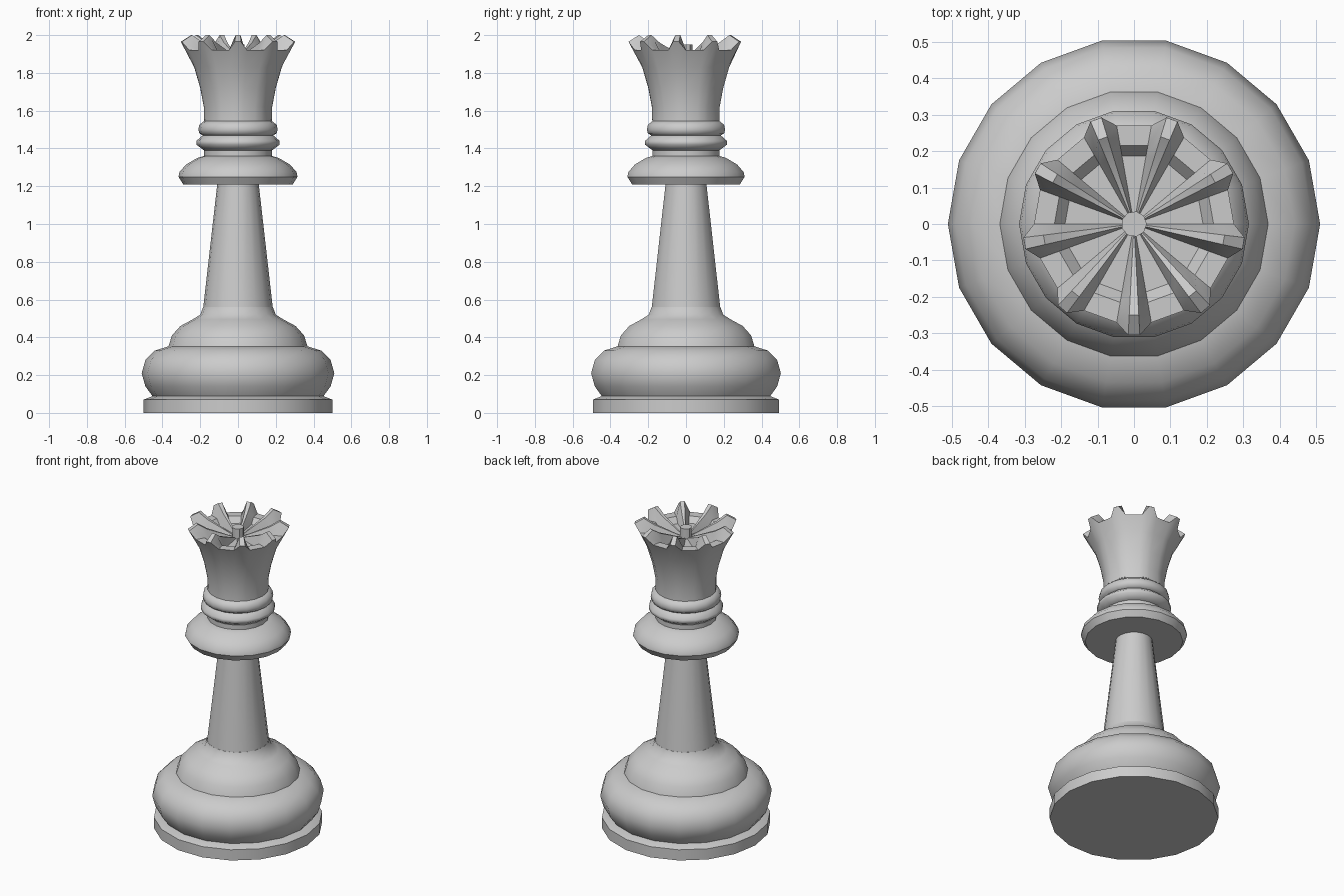
import bpy, bmesh
from math import cos, sin, radians, pi

if "Cube" in bpy.data.objects:
    bpy.data.objects.remove(bpy.data.objects["Cube"], do_unlink=True)

SIDES = 18
grey = bpy.data.materials.new("piece grey")
grey.use_nodes = True
COLOUR = (0.6, 0.6, 0.6, 1)
grey.diffuse_color = COLOUR
grey.node_tree.nodes["Principled BSDF"].inputs["Base Color"].default_value = COLOUR


def skin(name, rings, angle=40):
    """Join closed rings of points into a smooth shaded skin with capped ends."""
    bm = bmesh.new()
    loops = [[bm.verts.new(p) for p in ring] for ring in rings]
    n = len(loops[0])
    for low, high in zip(loops, loops[1:]):
        for i in range(n):
            j = (i + 1) % n
            bm.faces.new((low[i], low[j], high[j], high[i]))
    bm.faces.new(loops[0][::-1])
    bm.faces.new(loops[-1])
    bmesh.ops.recalc_face_normals(bm, faces=bm.faces)
    mesh = bpy.data.meshes.new(name)
    bm.to_mesh(mesh)
    bm.free()
    obj = bpy.data.objects.new(name, mesh)
    bpy.context.collection.objects.link(obj)
    mesh.materials.append(grey)
    bpy.ops.object.select_all(action='DESELECT')
    obj.select_set(True)
    bpy.context.view_layer.objects.active = obj
    bpy.ops.object.shade_smooth_by_angle(angle=radians(angle))
    return obj


def lathe(name, profile, sides=SIDES, angle=40):
    """Turn a list of (radius, height) around the z axis."""
    turns = [2 * pi * i / sides for i in range(sides)]
    return skin(name, [[(r * cos(a), r * sin(a), z) for a in turns]
                       for r, z in profile], angle)


# Foot, bulge and shoulder
lathe("foot", [(.5, 0), (.5, .07), (.45, .09)])
lathe("base_bulge", [(.45, .085), (.49, .14), (.51, .21), (.49, .28),
                     (.44, .33), (.36, .355)])
lathe("base_shoulder", [(.37, .345), (.35, .41), (.305, .46), (.24, .495),
                        (.2, .52), (.185, .56)], angle=50)

# Tapering stem and the wide collar
lathe("stem", [(.185, .55), (.11, 1.21)])
lathe("collar", [(.29, 1.21), (.315, 1.25), (.31, 1.275), (.275, 1.315),
                 (.215, 1.35), (.18, 1.36)])

# Neck with two rings
lathe("neck", [(.18, 1.35), (.18, 1.58)])
lathe("lower_ring", [(.18, 1.39), (.22, 1.42), (.22, 1.44), (.18, 1.475)], angle=60)
lathe("upper_ring", [(.18, 1.465), (.205, 1.48), (.21, 1.5), (.205, 1.525),
                     (.18, 1.545)], angle=60)


# Crown: nine points, each with two tip columns and two notch columns
def crown_ring(tip, notch):
    ring = []
    for k in range(9):
        for offset, (r, z) in ((-10, notch), (-3, tip), (3, tip), (10, notch)):
            a = radians(40 * k - 90 + offset)
            ring.append((r * cos(a), r * sin(a), z))
    return ring


flare = [(.18, 1.55), (.181, 1.62), (.2, 1.72), (.232, 1.83)]
rings = [crown_ring(p, p) for p in flare]
rings += [crown_ring(tip, notch) for tip, notch in (
    ((.305, 1.965), (.274, 1.92)),   # outer rim
    ((.25, 2.0), (.218, 1.92)),      # top of the points
    ((.19, 1.96), (.189, 1.885)),    # inner steps
    ((.03, 1.89), (.03, 1.885)))]    # floor
skin("crown", rings, angle=38)

# Small knob in the middle of the crown
lathe("crown_knob", [(.035, 1.86), (.035, 1.95)], sides=9)
